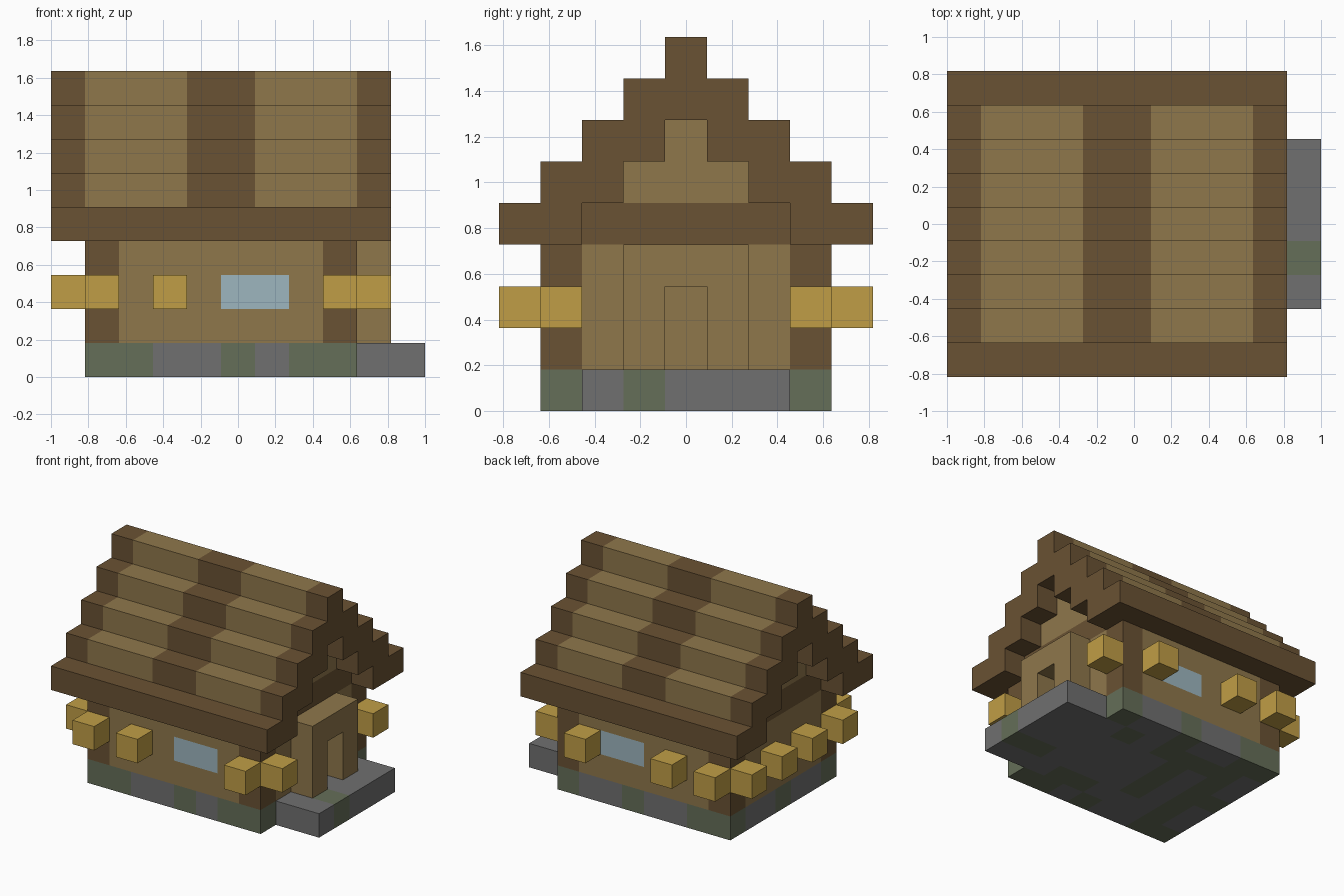
import bpy
import bmesh
import random
from itertools import product
from mathutils import Vector

cube = bpy.data.objects.get("Cube")
if cube:
    bpy.data.objects.remove(cube, do_unlink=True)

U = 2 / 11                                  # block size
ORIGIN = Vector((-1, -4.5 * U, 0))
random.seed(4)


def linear(v):
    v /= 255
    return v / 12.92 if v <= 0.04045 else ((v + 0.055) / 1.055) ** 2.4


def material(name, r, g, b):
    mat = bpy.data.materials.new(name)
    mat.use_nodes = True
    col = (linear(r), linear(g), linear(b), 1)
    mat.diffuse_color = col
    bsdf = mat.node_tree.nodes["Principled BSDF"]
    bsdf.inputs["Base Color"].default_value = col
    bsdf.inputs["Roughness"].default_value = 0.9
    return mat


MATS = {
    "plank": material("light_planks", 143, 119, 75),
    "timber": material("dark_timber", 106, 82, 51),
    "stone": material("grey_stone", 112, 112, 112),
    "moss": material("mossy_stone", 101, 110, 88),
    "lamp": material("lantern_yellow", 192, 158, 70),
    "glass": material("window_glass", 157, 182, 191),
}

grid = {}                                   # block position -> (part, colour)


def fill(part, colour, xs, ys, zs):
    """Fill inclusive block ranges."""
    spans = [range(s[0], s[1] + 1) if isinstance(s, tuple) else (s,) for s in (xs, ys, zs)]
    for cell in product(*spans):
        grid[cell] = (part, colour)


def carve(xs, ys, zs):
    for cell in product(xs, ys, zs):
        grid.pop(cell, None)


# Stone base with mossy blocks
fill("foundation", "stone", (1, 8), (1, 7), 0)
for x, y in product(range(2, 8), range(2, 7)):
    if random.random() < 0.4:
        fill("foundation", "moss", x, y, 0)
for x in (1, 2, 5, 7, 8):
    fill("foundation", "moss", x, 1, 0)
for x in (1, 2, 5, 8):
    fill("foundation", "moss", x, 7, 0)
fill("foundation", "moss", 1, 4, 0)

# Porch slab
fill("porch", "stone", (9, 10), (2, 6), 0)
fill("porch", "moss", (9, 10), 3, 0)

# Hollow plank walls, windows and corner posts
fill("walls", "plank", (1, 8), (1, 7), (1, 3))
carve(range(2, 8), range(2, 7), range(1, 4))
for y in (1, 7):
    fill("windows", "glass", (5, 6), y, 2)
    for x in (1, 8):
        fill("corner_posts", "timber", x, y, (1, 3))

# Entrance with doorway
fill("entrance", "plank", 9, (3, 5), (1, 3))
carve((8, 9), (4,), (1, 2))

# Gable ends
for x in (1, 8):
    fill("gable_beams", "timber", x, (2, 6), 4)
    fill("gables", "plank", x, (3, 5), 5)
    fill("gables", "plank", x, 4, 6)

# Stepped roof with lighter bands
for step in range(5):
    z = 4 + step
    for a in (step, min(step + 1, 4)):
        for y in (a, 8 - a):
            fill("roof", "timber", (0, 9), y, z)
            if step:
                fill("roof", "plank", (1, 3), y, z)
                fill("roof", "plank", (6, 8), y, z)

# Lanterns around the walls
lanterns = [(x, 0) for x in (1, 3, 8)] + [(x, 8) for x in (1, 3, 7)]
lanterns += [(0, y) for y in (1, 3, 5, 7)] + [(9, y) for y in (1, 7)]
for x, y in lanterns:
    fill("lanterns", "lamp", x, y, 2)


def build(part):
    """Make a mesh from the exposed block faces of one part."""
    bm = bmesh.new()
    used = sorted({c for p, c in grid.values() if p == part})
    for cell, (p, colour) in grid.items():
        if p != part:
            continue
        base = Vector(cell)
        for axis, side in product(range(3), (0, 1)):
            step = [0, 0, 0]
            step[axis] = 2 * side - 1
            if tuple(c + s for c, s in zip(cell, step)) in grid:
                continue
            a, b = Vector((0, 0, 0)), Vector((0, 0, 0))
            a[(axis + 1) % 3] = b[(axis + 2) % 3] = 1
            o = base.copy()
            o[axis] += side
            quad = [o, o + a, o + a + b, o + b]
            if not side:
                quad.reverse()
            face = bm.faces.new([bm.verts.new(ORIGIN + v * U) for v in quad])
            face.material_index = used.index(colour)
    bmesh.ops.remove_doubles(bm, verts=bm.verts, dist=U / 100)
    bmesh.ops.dissolve_limit(bm, angle_limit=0.01, verts=bm.verts, edges=bm.edges,
                             delimit={'MATERIAL'})
    mesh = bpy.data.meshes.new(part)
    bm.to_mesh(mesh)
    bm.free()
    for c in used:
        mesh.materials.append(MATS[c])
    bpy.context.collection.objects.link(bpy.data.objects.new(part, mesh))


for part in sorted({p for p, c in grid.values()}):
    build(part)
